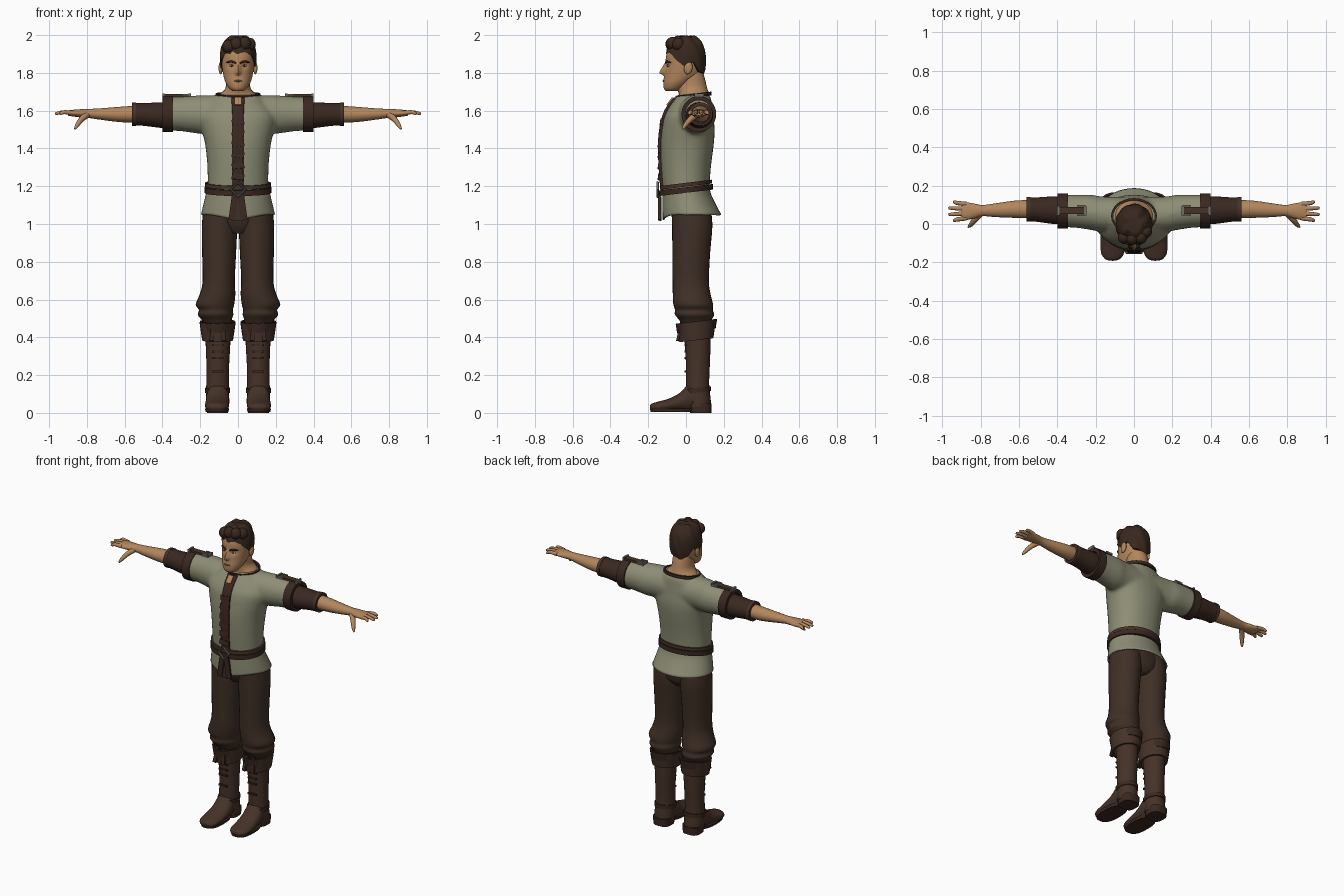
import bpy, bmesh, math
from mathutils import Vector, Matrix, Euler

default_cube = bpy.data.objects.get("Cube")
if default_cube:
    bpy.data.objects.remove(default_cube, do_unlink=True)


def material(name, *rgb):
    mat = bpy.data.materials.new(name)
    mat.use_nodes = True
    mat.diffuse_color = (*rgb, 1)
    shader = next(n for n in mat.node_tree.nodes if n.type == 'BSDF_PRINCIPLED')
    shader.inputs["Base Color"].default_value = (*rgb, 1)
    shader.inputs["Roughness"].default_value = .8
    return mat


skin = material("skin", .45, .24, .11)
lip = material("lip", .3, .13, .07)
hair_brown = material("hair brown", .04, .021, .013)
linen = material("grey green linen", .27, .27, .18)
trouser = material("trouser brown", .05, .029, .019)
leather = material("dark leather", .042, .021, .015)
boot = material("boot leather", .06, .032, .021)
metal = material("dull metal", .16, .16, .13)
eye_white = material("eye white", .5, .45, .38)


def finish(name, bm, mat, mirror=False, angle=45):
    """Turn a bmesh into a smooth object, optionally mirrored across x."""
    bmesh.ops.recalc_face_normals(bm, faces=bm.faces[:])
    mesh = bpy.data.meshes.new(name)
    bm.to_mesh(mesh)
    bm.free()
    mesh.materials.append(mat)
    mesh.shade_smooth()
    mesh.set_sharp_from_angle(angle=math.radians(angle))
    obj = bpy.data.objects.new(name, mesh)
    bpy.context.collection.objects.link(obj)
    if mirror:
        obj.modifiers.new("Mirror", 'MIRROR').use_mirror_merge = False
    return obj


def bridge(bm, rows, caps=True, loop=False):
    """Join closed rows of points with quads."""
    rings = [[bm.verts.new(p) for p in row] for row in rows]
    pairs = list(zip(rings, rings[1:]))
    if loop:
        pairs.append((rings[-1], rings[0]))
    for low, high in pairs:
        for i in range(len(low)):
            bm.faces.new((low[i - 1], low[i], high[i], high[i - 1]))
    if caps and not loop:
        bm.faces.new(rings[0])
        bm.faces.new(rings[-1])


def resample(rings, steps):
    """Catmull-Rom interpolation between the given cross-sections."""
    out = []
    for i in range(len(rings) - 1):
        a, b, c, d = (rings[max(0, min(len(rings) - 1, i + k))] for k in (-1, 0, 1, 2))
        for s in range(steps):
            t = s / steps
            out.append([q + t * ((r - p) + t * (2 * p - 5 * q + 4 * r - s_ + t * (3 * q - p - 3 * r + s_))) / 2
                        for p, q, r, s_ in zip(a, b, c, d)])
    return out + [list(rings[-1])]


AXES = {'x': lambda t, u, v: Vector((t, u, v)),
        'y': lambda t, u, v: Vector((u, t, v)),
        'z': lambda t, u, v: Vector((u, v, t))}


def sections(axis, rings, sides=28, power=2, steps=3, bend=None):
    """Superellipse rows; each ring is (along, centre u, centre v, radius u, radius v)."""
    rows = []
    for t, u, v, ru, rv in resample(rings, steps):
        row = []
        for i in range(sides):
            a = math.tau * i / sides
            c, s = math.cos(a), math.sin(a)
            p = AXES[axis](t, u + ru * math.copysign(abs(c) ** (2 / power), c),
                           v + rv * math.copysign(abs(s) ** (2 / power), s))
            if bend:
                bend(p)
            row.append(p)
        rows.append(row)
    return rows


def loft(name, axis, rings, mat, mirror=False, caps=True, **shape):
    bm = bmesh.new()
    bridge(bm, sections(axis, rings, **shape), caps)
    return finish(name, bm, mat, mirror)


def band(name, axis, start, end, u, v, ru, rv, mat, thick=.012, flare=0, mirror=False, **shape):
    """Hollow ring with a rectangular section."""
    outline = ((start, 0), (start, thick), (end, thick + flare), (end, flare))
    rings = [(t, u, v, ru + r, rv + r) for t, r in outline]
    bm = bmesh.new()
    bridge(bm, sections(axis, rings + rings[:1], steps=1, **shape)[:-1], loop=True)
    return finish(name, bm, mat, mirror)


def tube(name, points, radii, mat, mirror=False, sides=10):
    data = resample([(*p, r) for p, r in zip(points, radii)], 3)
    path = [Vector(d[:3]) for d in data]
    rows = []
    for i, p in enumerate(path):
        turn = (path[min(i + 1, len(path) - 1)] - path[max(i - 1, 0)]).to_track_quat('Z', 'Y')
        rows.append([p + turn @ Vector((math.cos(a), math.sin(a), 0)) * data[i][3]
                     for a in (math.tau * k / sides for k in range(sides))])
    bm = bmesh.new()
    bridge(bm, rows)
    return finish(name, bm, mat, mirror)


def solid(name, kind, place, size, mat, turn=(0, 0, 0), mirror=False):
    """Box or ball with full extents for boxes and radii for balls."""
    matrix = Matrix.LocRotScale(Vector(place), Euler(turn), Vector(size))
    bm = bmesh.new()
    if kind == "box":
        bmesh.ops.create_cube(bm, size=1, matrix=matrix)
    else:
        bmesh.ops.create_uvsphere(bm, u_segments=20, v_segments=12, radius=1, matrix=matrix)
    return finish(name, bm, mat, mirror)


# Head with eye sockets and a nose drawn out of the front
def sculpt(p):
    if p.y < -.03:
        socket = math.exp(-((abs(p.x) - .034) / .018) ** 2 - ((p.z - 1.84) / .014) ** 2)
        tip = max(0, min(1, (1.86 - p.z) / .06)) if p.z > 1.8 else max(0, 1 - (1.8 - p.z) / .015)
        p.y += .011 * socket - .03 * tip * math.exp(-(p.x / .012) ** 2)


loft("head", 'z', [(1.705, 0, -.075, .03, .033), (1.72, 0, -.065, .048, .053), (1.75, 0, -.045, .066, .075),
                   (1.79, 0, -.02, .078, .095), (1.84, 0, -.01, .085, .1), (1.9, 0, -.005, .088, .098),
                   (1.95, 0, 0, .075, .08), (1.97, 0, 0, .05, .05)], skin, sides=64, steps=6, bend=sculpt)
loft("neck", 'z', [(1.62, 0, .035, .11, .08), (1.665, 0, .04, .11, .083), (1.69, 0, .042, .092, .08),
                   (1.72, 0, .032, .066, .08), (1.78, 0, .022, .062, .075), (1.82, 0, .02, .06, .06)], skin)
solid("ear", "ball", (.092, .012, 1.825), (.011, .022, .033), skin, (-.2, 0, 0), True)
solid("eye", "ball", (.034, -.092, 1.838), (.014, .008, .006), eye_white, mirror=True)
solid("iris", "ball", (.033, -.097, 1.838), (.006, .005, .006), hair_brown, mirror=True)
solid("mouth", "ball", (0, -.116, 1.757), (.023, .008, .005), lip)
tube("eyebrow", [(.01, -.107, 1.851), (.035, -.102, 1.86), (.062, -.082, 1.854)], (.004, .006, .003), hair_brown, True)

# Hair: a wavy shell from the hairline to the crown
hairline = (1.9, 1.905, 1.9, 1.86, 1.82, 1.86, 1.81, 1.795, 1.79)
hair_rows = []
for j in range(-1, 13):
    row = []
    for i in range(64):
        a = math.tau * i / 64
        place = min(i, 64 - i) / 4
        k = min(7, int(place))
        edge = hairline[k] + (hairline[k + 1] - hairline[k]) * (place - k)
        z = edge + (1.994 - edge) * math.sin(max(j, 0) / 12 * math.pi / 2)
        r = (1 - abs((z - 1.87) / .13) ** 2.6) ** (1 / 2.6)
        r *= .88 if j < 0 else 1 + .025 * math.sin(9 * a + 40 * z)
        row.append(Vector((.096 * r * math.sin(a), -.104 * r * math.cos(a), z + .005 * math.sin(5 * a))))
    hair_rows.append(row)
bm = bmesh.new()
bridge(bm, hair_rows)
finish("hair", bm, hair_brown)
for x, y, z in ((-.05, -.07, 1.94), (-.01, -.075, 1.952), (.035, -.07, 1.955), (.06, -.04, 1.95)):
    solid("hair_lock", "ball", (x, y, z), (.034, .034, .036), hair_brown, (0, x * 5, 0))

# Shirt: body and sleeves fused into one smooth garment
bm = bmesh.new()
bridge(bm, sections('z', [(1.17, 0, 0, .16, .122), (1.3, 0, 0, .162, .132), (1.42, 0, .006, .174, .141),
                          (1.5, 0, .012, .192, .14), (1.57, 0, .015, .2, .13), (1.62, 0, .025, .17, .114),
                          (1.655, 0, .035, .14, .1), (1.685, 0, .04, .115, .085)], power=2.2))
half = [(.37, .068, 1.582, .085, .088), (.3, .066, 1.583, .086, .092), (.22, .06, 1.58, .092, .1),
        (.14, .05, 1.58, .092, .102)]
bridge(bm, sections('x', half + [(-t, *rest) for t, *rest in reversed(half)]))
shirt = finish("shirt", bm, linen)
remesh = shirt.modifiers.new("Fuse", 'REMESH')
remesh.mode, remesh.voxel_size, remesh.use_smooth_shade = 'VOXEL', .01, True
soften = shirt.modifiers.new("Soften", 'SMOOTH')
soften.factor, soften.iterations = .5, 8


# Shirt skirt dips at the front centre
def dip(p):
    p.z -= max(0, -p.y) * max(0, 1.2 - p.z) * 1.6 * max(0, 1 - abs(p.x) * 6)


skirt = loft("shirt_skirt", 'z', [(1.21, 0, 0, .163, .123), (1.16, 0, .004, .17, .128), (1.1, 0, .018, .184, .142),
                                  (1.05, 0, .032, .196, .155)], linen, caps=False, sides=48, bend=dip)
skirt.modifiers.new("Cloth", 'SOLIDIFY').thickness = .008


# Collar, front placket and lacing
def slope(p):
    p.z += .12 * p.y


band("collar", 'z', 1.665, 1.685, 0, .04, .108, .083, leather, bend=slope)
loft("placket", 'z', [(1.18, 0, -.122, .03, .014), (1.3, 0, -.131, .028, .014), (1.42, 0, -.135, .03, .014),
                      (1.5, 0, -.128, .029, .014), (1.57, 0, -.113, .03, .014), (1.62, 0, -.088, .032, .016),
                      (1.67, 0, -.05, .036, .014)], leather, power=4)
for k in range(6):
    z = 1.25 + k * .058
    y = -.142 + max(0, z - 1.45) * .12
    solid("placket_tab", "box", (0, y, z), (.066, .012, .03), leather, (-.15, .12 * (-1) ** k, 0))
solid("open_neck", "box", (0, -.08, 1.645), (.036, .022, .05), skin, (-.65, 0, 0))

# Belt, buckle and hanging ends
band("belt", 'z', 1.165, 1.195, 0, 0, .163, .128, leather, .014, bend=slope, sides=40)
band("belt_upper", 'z', 1.198, 1.218, 0, 0, .163, .127, boot, .011, bend=slope, sides=40)
bpy.ops.mesh.primitive_torus_add(major_segments=4, minor_segments=8, major_radius=.038, minor_radius=.007,
                                 location=(0, -.15, 1.182), rotation=(math.pi / 2, 0, 0))
buckle = bpy.context.object
buckle.name = "belt_buckle"
buckle.data.materials.append(metal)
solid("belt_end", "box", (.024, -.142, 1.09), (.034, .012, .14), leather, (0, -.14, 0), True)
solid("front_gap", "box", (0, -.136, 1.08), (.05, .01, .13), trouser)

# Trousers, gathered below the knee
loft("hips", 'z', [(.95, 0, .03, .05, .07), (1, 0, .034, .15, .1), (1.1, 0, .02, .165, .11),
                   (1.17, 0, 0, .15, .11)], trouser)
loft("trouser_leg", 'z', [(1.1, .09, .025, .09, .1), (1, .097, .033, .094, .107), (.85, .1, .028, .09, .1),
                          (.7, .102, .025, .085, .096), (.63, .108, .03, .094, .1), (.575, .122, .038, .102, .105),
                          (.545, .117, .042, .09, .1), (.52, .119, .045, .094, .104), (.49, .112, .05, .078, .085),
                          (.45, .107, .055, .066, .07)], trouser, True)


# Boots with turned down cuffs
def cuff_slope(p):
    p.z += .12 * (p.y - .055)


band("boot_cuff", 'z', .385, .48, .108, .055, .07, .078, boot, .012, .014, True, bend=cuff_slope)
band("boot_cuff_fold", 'z', .435, .485, .108, .055, .074, .092, leather, .01, .008, True, bend=cuff_slope)
loft("boot_shaft", 'z', [(.46, .106, .058, .068, .072), (.36, .106, .062, .065, .068), (.25, .107, .063, .06, .063),
                         (.15, .108, .062, .06, .061), (.06, .108, .068, .062, .064),
                         (.03, .108, .068, .06, .064)], boot, True)
loft("boot_foot", 'y', [(.09, .108, .08, .05, .05), (.02, .108, .08, .06, .075), (-.03, .109, .058, .062, .05),
                        (-.09, .111, .042, .064, .034), (-.15, .112, .033, .06, .026), (-.18, .112, .03, .042, .02),
                        (-.19, .112, .03, .02, .01)], boot, True)
loft("boot_sole", 'z', [(.006, .111, -.075, .06, .112), (.024, .111, -.075, .065, .117)], leather, True, power=2.6, steps=1)
loft("boot_heel", 'z', [(0, .108, .078, .056, .056), (.05, .108, .078, .06, .058)], leather, True, power=3, steps=1)
band("ankle_strap", 'z', .1, .125, .108, .06, .058, .064, leather, .008, mirror=True, bend=slope)
for z in (.22, .29, .325, .36):
    solid("boot_lace", "box", (.107, -.003, z), (.06, .012, .01), leather, mirror=True)
for x in (.08, .135):
    solid("cuff_tab", "box", (x, -.035, .43), (.022, .014, .1), leather, (-.2, (.108 - x) * 4, 0), True)

# Sleeve cuffs, shoulder straps and bracers
band("sleeve_cuff", 'x', .345, .4, .068, 1.582, .07, .073, leather, .022, mirror=True)
loft("bracer", 'x', [(.36, .07, 1.575, .072, .07), (.42, .072, 1.577, .072, .067), (.5, .075, 1.58, .064, .06),
                     (.55, .077, 1.582, .062, .06), (.56, .077, 1.582, .058, .055)], leather, True)
band("bracer_rim", 'x', .54, .56, .077, 1.582, .056, .054, boot, .008, mirror=True)
solid("shoulder_strap", "box", (.325, .07, 1.68), (.15, .036, .014), boot, mirror=True)
for x in (.255, .395):
    solid("strap_buckle_bar", "box", (x, .07, 1.683), (.012, .05, .018), metal, mirror=True)
for y in (.046, .094):
    solid("strap_buckle_side", "box", (.275, y, 1.683), (.045, .008, .012), metal, mirror=True)

# Forearms and hands
loft("forearm", 'x', [(.53, .077, 1.582, .048, .045), (.62, .077, 1.58, .045, .041), (.72, .072, 1.582, .036, .031),
                      (.79, .07, 1.585, .029, .024), (.83, .068, 1.586, .038, .022), (.88, .067, 1.587, .047, .017),
                      (.9, .067, 1.587, .044, .013)], skin, True)
for base, tip, reach in ((.03, .018, .945), (.055, .05, .968), (.08, .083, .968), (.104, .115, .945)):
    tube("finger", [(.875, base, 1.588), (.92, (base + tip) / 2, 1.592), (reach - .006, tip, 1.585),
                    (reach, tip, 1.584)], (.012, .011, .008, .003), skin, True)
tube("thumb", [(.8, .055, 1.578), (.83, .022, 1.553), (.853, -.006, 1.52), (.864, -.016, 1.502)],
     (.018, .015, .011, .004), skin, True)
